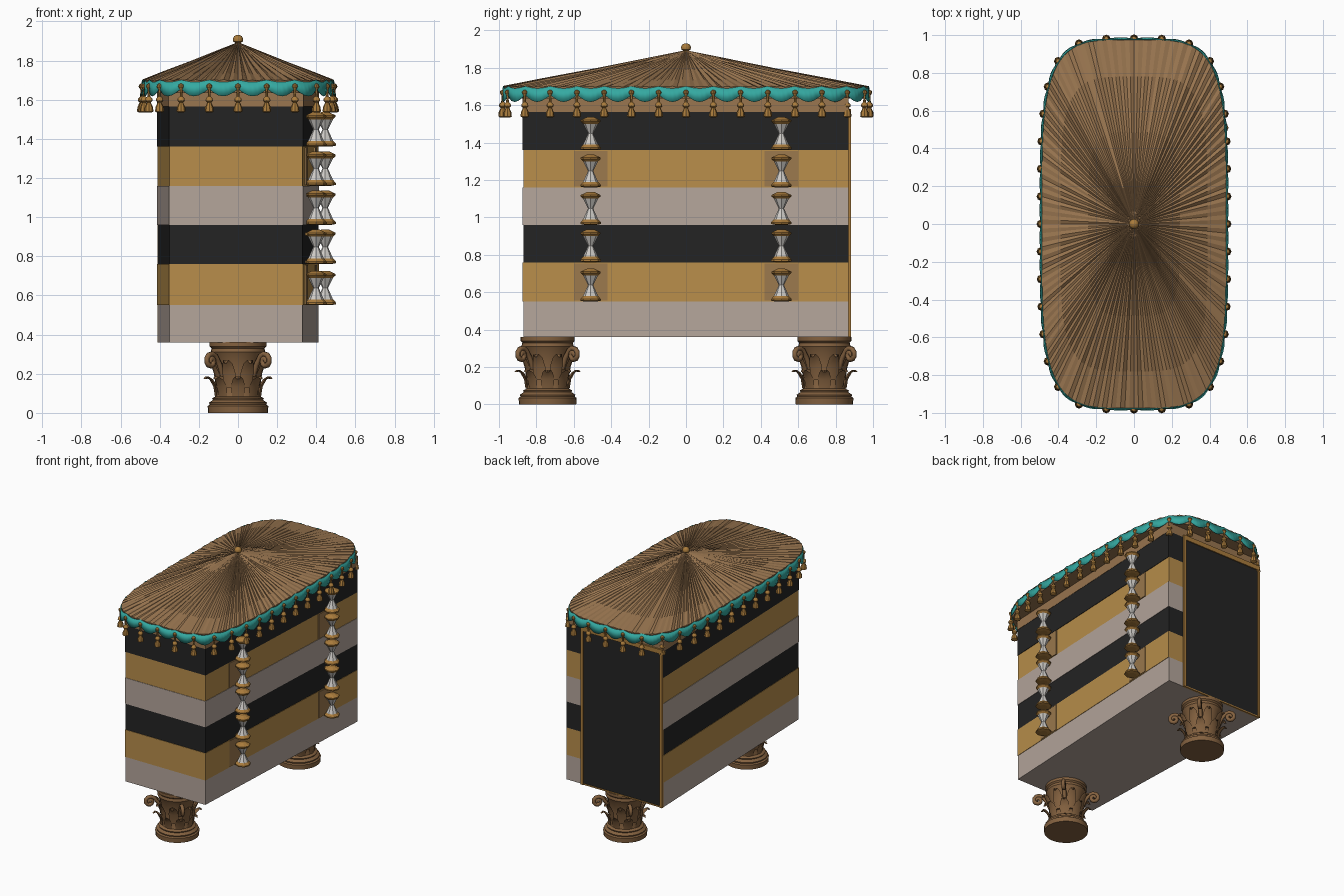
import bpy, bmesh, math, random
from mathutils import Vector

random.seed(4)
cube = bpy.data.objects.get("Cube")
if cube:
    bpy.data.objects.remove(cube, do_unlink=True)


def material(name, *rgb):
    m = bpy.data.materials.new(name)
    m.use_nodes = True
    m.diffuse_color = (*rgb, 1)
    m.node_tree.nodes["Principled BSDF"].inputs["Base Color"].default_value = (*rgb, 1)
    return m


ROOF = material("roof brown", 0.32, 0.18, 0.08)
FOOT = material("carved brown", 0.23, 0.12, 0.05)
GOLD = material("old gold", 0.40, 0.20, 0.045)
OCHRE = material("ochre drawer", 0.48, 0.27, 0.07)
TAN = material("tan patch", 0.33, 0.19, 0.075)
BLACK = material("black", 0.017, 0.017, 0.017)
STONE = material("pale stone", 0.46, 0.38, 0.33)
TEAL = material("teal cloth", 0.035, 0.40, 0.36)
WHITE = material("white glass", 0.62, 0.60, 0.57)


def finish(name, bm, mats, smooth=None):
    bmesh.ops.recalc_face_normals(bm, faces=bm.faces)
    me = bpy.data.meshes.new(name)
    bm.to_mesh(me)
    bm.free()
    for m in mats:
        me.materials.append(m)
    ob = bpy.data.objects.new(name, me)
    bpy.context.collection.objects.link(ob)
    if smooth:
        bpy.ops.object.select_all(action="DESELECT")
        ob.select_set(True)
        bpy.context.view_layer.objects.active = ob
        bpy.ops.object.shade_smooth_by_angle(angle=math.radians(smooth))
    return ob


def copy(ob, name, loc, rot=0):
    c = ob.copy()
    c.name = name
    c.location = loc
    c.rotation_euler.z = rot
    bpy.context.collection.objects.link(c)
    return c


def skin(bm, rings, caps=True):
    """Join closed rings of points into a tube."""
    vs = [[bm.verts.new(p) for p in r] for r in rings]
    n = len(vs[0])
    for a, b in zip(vs, vs[1:]):
        for i in range(n):
            j = (i + 1) % n
            bm.faces.new((a[i], a[j], b[j], b[i]))
    if caps:
        bm.faces.new(vs[0])
        bm.faces.new(vs[-1])


def lathe_rings(profile, seg):
    return [[(r * math.cos(math.tau * i / seg), r * math.sin(math.tau * i / seg), z)
             for i in range(seg)] for r, z in profile]


def lathe(name, profile, seg, mats, smooth=40):
    bm = bmesh.new()
    skin(bm, lathe_rings(profile, seg))
    return finish(name, bm, mats, smooth)


def prism(name, plan, z0, z1, mat):
    bm = bmesh.new()
    skin(bm, [[(x, y, z) for x, y in plan] for z in (z0, z1)])
    return finish(name, bm, [mat])


def box(name, x0, x1, y0, y1, z0, z1, mat):
    return prism(name, [(x0, y0), (x1, y0), (x1, y1), (x0, y1)], z0, z1, mat)


# Cabinet body: tapered plan, stacked drawers
def body_plan(grow=0.0):
    g = grow
    return [(-0.35 - g, -0.87 - g), (0.33 + g, -0.87 - g), (0.41 + g, 0.87), (-0.41 - g, 0.87)]


def side_x(y):
    return 0.33 + 0.08 * (y + 0.87) / 1.74


levels = [0.36, 0.55, 0.76, 0.96, 1.16, 1.36, 1.565]
for i, mat in enumerate([STONE, OCHRE, BLACK] * 2):
    prism(f"drawer_layer_{i + 1}", body_plan(0.003 * (i % 2)), levels[i], levels[i + 1], mat)
prism("frieze", body_plan(0.005), 1.565, 1.64, ROOF)

# Back panel with thin frame
box("back_panel", -0.40, 0.265, 0.865, 0.874, 0.37, 1.55, BLACK)
box("back_frame_left", 0.262, 0.282, 0.865, 0.882, 0.36, 1.58, GOLD)
box("back_frame_right", -0.412, -0.392, 0.865, 0.882, 0.36, 1.58, GOLD)
box("back_frame_top", -0.392, 0.262, 0.865, 0.882, 1.545, 1.58, GOLD)
box("back_frame_bottom", -0.392, 0.262, 0.865, 0.878, 0.36, 0.37, GOLD)

# Hourglass handles on the side
bm = bmesh.new()
skin(bm, lathe_rings([(0.030, -0.088), (0.055, -0.083), (0.055, -0.074), (0.040, -0.058),
                      (0.014, 0), (0.040, 0.052), (0.053, 0.064), (0.053, 0.072),
                      (0.020, 0.088)], 8))
for f in bm.faces:
    f.material_index = int(abs(f.calc_center_median().z) < 0.05)
handle = finish("handle", bm, [GOLD, WHITE])
for side, y in (("front", -0.51), ("back", 0.51)):
    for i in range(1, 6):
        z = levels[i] + 0.088
        x = side_x(y) + 0.052
        copy(handle, f"{side}_handle_{i}", (x, y, z))
        for dz in (-0.076, 0.066):
            box(f"{side}_handle_bracket", x - 0.07, x, y - 0.015, y + 0.015,
                z + dz - 0.007, z + dz + 0.007, GOLD)
    for i in (1, 4):
        a, b = y - 0.09, y + 0.09
        prism(f"{side}_handle_patch", [(side_x(a), a), (side_x(a) + 0.007, a),
              (side_x(b) + 0.007, b), (side_x(b), b)], levels[i] + 0.005, levels[i + 1] - 0.005, TAN)
bpy.data.objects.remove(handle)

# Canopy outline: rounded oblong, evenly resampled
SWAGS, STEP = 36, 6


def outline(count, a=0.487, b=0.975, power=4.2):
    pts = []
    for i in range(2881):
        t = math.tau * i / 2880
        c, s = math.cos(t), math.sin(t)
        pts.append(Vector((a * math.copysign(abs(c) ** (2 / power), c),
                           b * math.copysign(abs(s) ** (2 / power), s), 0)))
    total = sum((q - p).length for p, q in zip(pts, pts[1:]))
    out, run = [], 0
    for p, q in zip(pts, pts[1:]):
        d = (q - p).length
        while len(out) < count and len(out) * total / count < run + d:
            out.append(p.lerp(q, (len(out) * total / count - run) / d))
        run += d
    return out


rim = outline(SWAGS * STEP)

# Pleated roof
folds = [(0.005 if i % 2 else -0.005) * random.uniform(0.2, 1.5) for i in range(len(rim))]
bm = bmesh.new()
roof_rings = []
for t, z in [(0.02, 1.89), (0.2, 1.852), (0.5, 1.79), (0.8, 1.735), (1, 1.70)]:
    roof_rings.append([(p.x * t, p.y * t, z + f * min(1, 2.5 * t) * (1 if t < 1 else 0.5))
                       for p, f in zip(rim, folds)])
roof_rings.append([(p.x * 0.985, p.y * 0.99, 1.635) for p in rim])
skin(bm, roof_rings)
finish("canopy_roof", bm, [ROOF])

# Scalloped valance
bm = bmesh.new()
upper, lower = [], []
for i, p in enumerate(rim):
    sag = math.sin(math.pi * (i % STEP) / STEP)
    n = Vector((p.x / 0.487 ** 2, p.y / 0.975 ** 2, 0)).normalized()
    upper.append(p + n * 0.004 + Vector((0, 0, 1.702 - 0.012 * sag)))
    lower.append(p + n * (0.006 + 0.008 * sag) + Vector((0, 0, 1.655 - 0.037 * sag)))
skin(bm, [upper, lower], caps=False)
valance = finish("valance", bm, [TEAL], 40)
solid = valance.modifiers.new("cloth", "SOLIDIFY")
solid.thickness = 0.004

# Tassels and finial
tassel = lathe("tassel", [(0.004, 0.030), (0.013, 0.024), (0.015, 0.014), (0.006, 0.0),
                          (0.007, -0.035), (0.017, -0.045), (0.019, -0.058), (0.010, -0.066),
                          (0.021, -0.090), (0.023, -0.112), (0.012, -0.118)], 8, [GOLD])
for i in range(SWAGS):
    p = rim[i * STEP]
    copy(tassel, f"tassel_{i + 1}", (p.x * 1.012, p.y * 1.006, 1.652))
bpy.data.objects.remove(tassel)
lathe("finial", [(0.02, 1.875), (0.022, 1.885), (0.013, 1.89), (0.024, 1.897), (0.027, 1.91),
                 (0.020, 1.924), (0.006, 1.931)], 12, [GOLD])

# Carved capital feet
foot = lathe("foot", [(0.153, 0), (0.155, 0.035), (0.145, 0.042), (0.148, 0.052), (0.128, 0.066),
                      (0.132, 0.075), (0.112, 0.085), (0.104, 0.12), (0.105, 0.20), (0.125, 0.28),
                      (0.14, 0.31), (0.135, 0.33), (0.145, 0.34), (0.145, 0.362)], 28, [FOOT])
bm = bmesh.new()
for ring, (z, height, r) in enumerate([(0.085, 0.10, 0.106), (0.13, 0.14, 0.108)]):
    for k in range(8):
        ang = math.tau * (k + 0.5 * ring) / 8
        rows = []
        for t, out, w in [(0, 0.002, 0.030), (0.5, 0.010, 0.036), (0.85, 0.030, 0.028),
                          (1, 0.052, 0.016), (0.88, 0.062, 0.006)]:
            row = []
            for u, lift in ((-1, 0), (0, 0.010), (1, 0), (0, -0.010)):
                d = r + out + lift
                row.append((d * math.cos(ang) - u * w * math.sin(ang),
                            d * math.sin(ang) + u * w * math.cos(ang), z + t * height))
            rows.append(row)
        skin(bm, rows)
leaves = finish("foot_leaves", bm, [FOOT], 50)

# Corner scrolls: a swept spiral tube
curve = bpy.data.curves.new("foot_scrolls", "CURVE")
curve.dimensions = "3D"
curve.bevel_depth = 0.014
curve.bevel_resolution = 1
curve.use_fill_caps = True
for k in range(4):
    ang = math.pi / 4 + k * math.pi / 2
    path = [(0.11, 0.19), (0.135, 0.25)]
    for i in range(15):
        a = math.radians(140 - 38 * i)
        rad = 0.040 - 0.0025 * i
        path.append((0.195 + rad * math.cos(a), 0.265 + rad * math.sin(a)))
    sp = curve.splines.new("POLY")
    sp.points.add(len(path) - 1)
    for pt, (d, z) in zip(sp.points, path):
        pt.co = (d * math.cos(ang), d * math.sin(ang), z, 1)
curve.materials.append(FOOT)
scrolls = bpy.data.objects.new("foot_scrolls", curve)
bpy.context.collection.objects.link(scrolls)

for part in (foot, leaves, scrolls):
    base = part.name
    part.location.y = -0.74
    part.name = "front_" + base
    copy(part, "back_" + base, (0, 0.74, 0))
